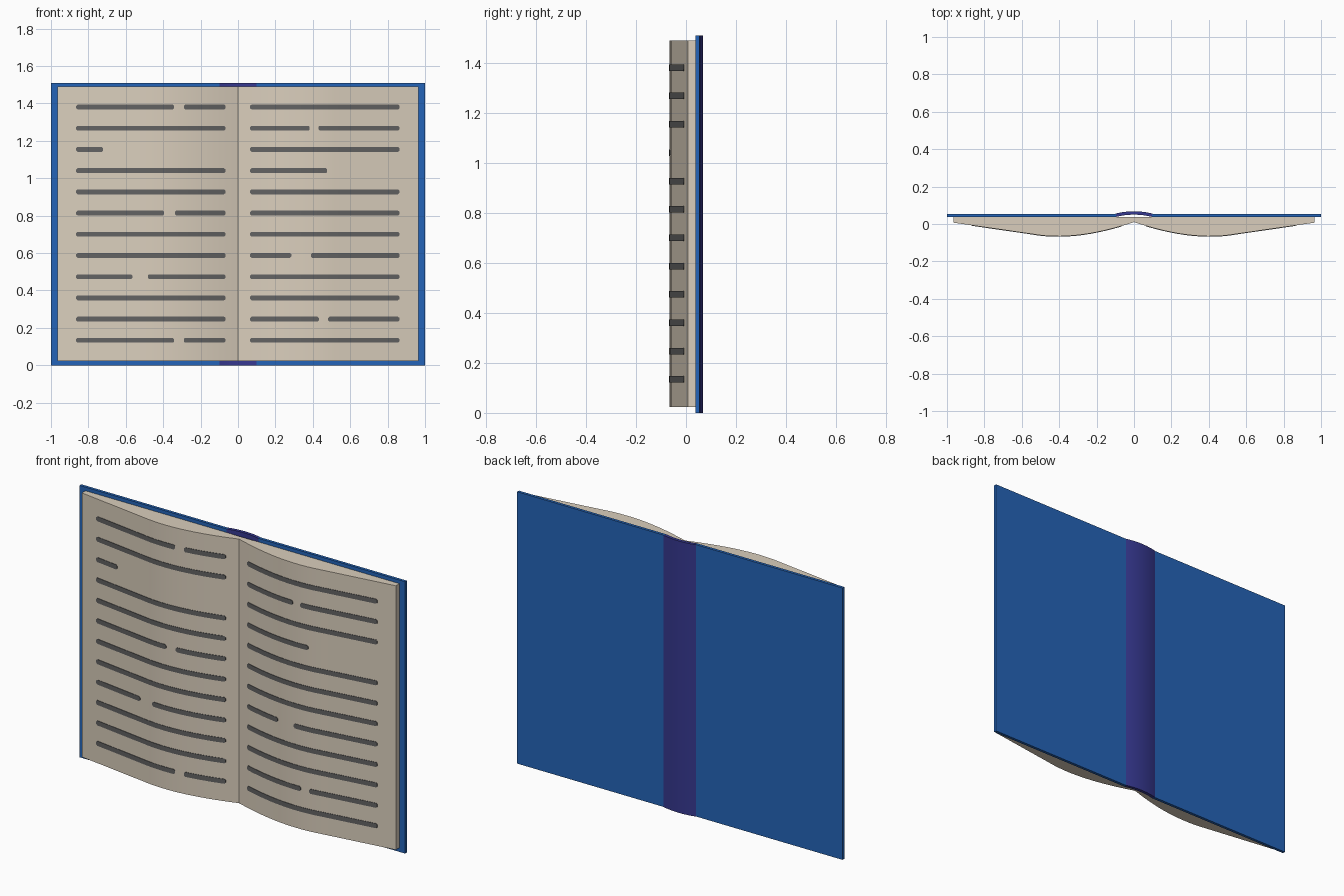
import bpy, bmesh, math

if "Cube" in bpy.data.objects:
    bpy.data.objects.remove(bpy.data.objects["Cube"])


def material(name, rgb):
    lin = [((c / 255 + 0.055) / 1.055) ** 2.4 for c in rgb]
    m = bpy.data.materials.new(name)
    m.diffuse_color = (*lin, 1)
    m.use_nodes = True
    m.node_tree.nodes["Principled BSDF"].inputs["Base Color"].default_value = m.diffuse_color
    return m


BLUE = material("cover blue", (36, 100, 184))
NAVY = material("spine indigo", (54, 56, 144))
PAPER = material("paper cream", (218, 206, 188))
INK = material("ink grey", (98, 98, 98))


def finish(bm, name, mat, smooth=True):
    bmesh.ops.recalc_face_normals(bm, faces=bm.faces)
    me = bpy.data.meshes.new(name)
    bm.to_mesh(me)
    bm.free()
    ob = bpy.data.objects.new(name, me)
    bpy.context.collection.objects.link(ob)
    me.materials.append(mat)
    if smooth:
        bpy.ops.object.select_all(action='DESELECT')
        ob.select_set(True)
        bpy.context.view_layer.objects.active = ob
        bpy.ops.object.shade_smooth_by_angle(angle=math.radians(15))
    return ob


def add_band(bm, front, back):
    """Closed strip whose cross-sections run along x; each station is (x, y, z0, z1)."""
    rings = []
    for (x, y, z0, z1), (bx, by, _, _) in zip(front, back):
        rings.append([bm.verts.new(p) for p in
                      ((x, y, z0), (x, y, z1), (bx, by, z1), (bx, by, z0))])
    for a, b in zip(rings, rings[1:]):
        for i in range(4):
            j = (i + 1) % 4
            bm.faces.new((a[i], a[j], b[j], b[i]))
    bm.faces.new(rings[0])
    bm.faces.new(rings[-1][::-1])


# Page curve: bulging near the gutter, then straight to the outer edge
BEND, EDGE = 0.55, 0.965


def page_y(x):
    x = abs(x)
    if x > BEND:
        return -0.053 + (x - BEND) / (EDGE - BEND) * 0.06
    t = x / BEND
    return ((2 * t**3 - 3 * t**2 + 1) * 0.01 + (t**3 - 2 * t**2 + t) * -0.18
            + (3 * t**2 - 2 * t**3) * -0.053 + (t**3 - t**2) * 0.10)


STATIONS = [BEND * i / 14 for i in range(15)] + [EDGE]

# Covers
H = 1.51
for side, name in ((-1, "left_cover"), (1, "right_cover")):
    bm = bmesh.new()
    xs = (side * 0.095, side * 1.0)
    add_band(bm, [(x, 0.038, 0, H) for x in xs], [(x, 0.054, 0, H) for x in xs])
    finish(bm, name, BLUE, False)

# Arched spine
bm = bmesh.new()
arc = [(-0.1 + 0.2 * i / 16) for i in range(17)]
rise = [0.013 * (1 - (x / 0.1) ** 2) for x in arc]
add_band(bm, [(x, 0.037 + r, 0, H) for x, r in zip(arc, rise)],
         [(x, 0.055 + r, 0, H) for x, r in zip(arc, rise)])
finish(bm, "spine", NAVY)

# Page blocks
for side, name in ((-1, "left_pages"), (1, "right_pages")):
    bm = bmesh.new()
    add_band(bm, [(side * x, page_y(x), 0.023, 1.49) for x in STATIONS],
             [(side * x, 0.038, 0.023, 1.49) for x in STATIONS])
    finish(bm, name, PAPER)

# Text lines: full rows unless a row has a gap (start, end)
LEFT, RIGHT = (-0.865, -0.067), (0.065, 0.863)
LEFT_GAPS = {0: (-0.342, -0.29), 2: (-0.722, None), 5: (-0.395, -0.337),
             8: (-0.565, -0.482), 11: (-0.342, -0.29)}
RIGHT_GAPS = {1: (0.383, 0.43), 3: (0.477, None), 7: (0.285, 0.39),
              10: (0.432, 0.482)}


def text_line(bm, x0, x1, z):
    tip, half = 0.007, 0.013
    inner = [s * x for x in STATIONS for s in (-1, 1)
             if x0 + tip + 0.002 < s * x < x1 - tip - 0.002]
    xs = [x0, x0 + tip] + sorted(inner) + [x1 - tip, x1]
    front, back = [], []
    for x in xs:
        h = half * 0.5 if x in (x0, x1) else half
        front.append((x, page_y(x) - 0.0025, z - h, z + h))
        back.append((x, page_y(x) + 0.002, z - h, z + h))
    add_band(bm, front, back)


for name, (a, b), gaps in (("left_text", LEFT, LEFT_GAPS),
                           ("right_text", RIGHT, RIGHT_GAPS)):
    bm = bmesh.new()
    for row in range(12):
        z = 1.381 - 0.1134 * row
        stop, restart = gaps.get(row, (b, None))
        text_line(bm, a, stop, z)
        if restart is not None:
            text_line(bm, restart, b, z)
    finish(bm, name, INK)
